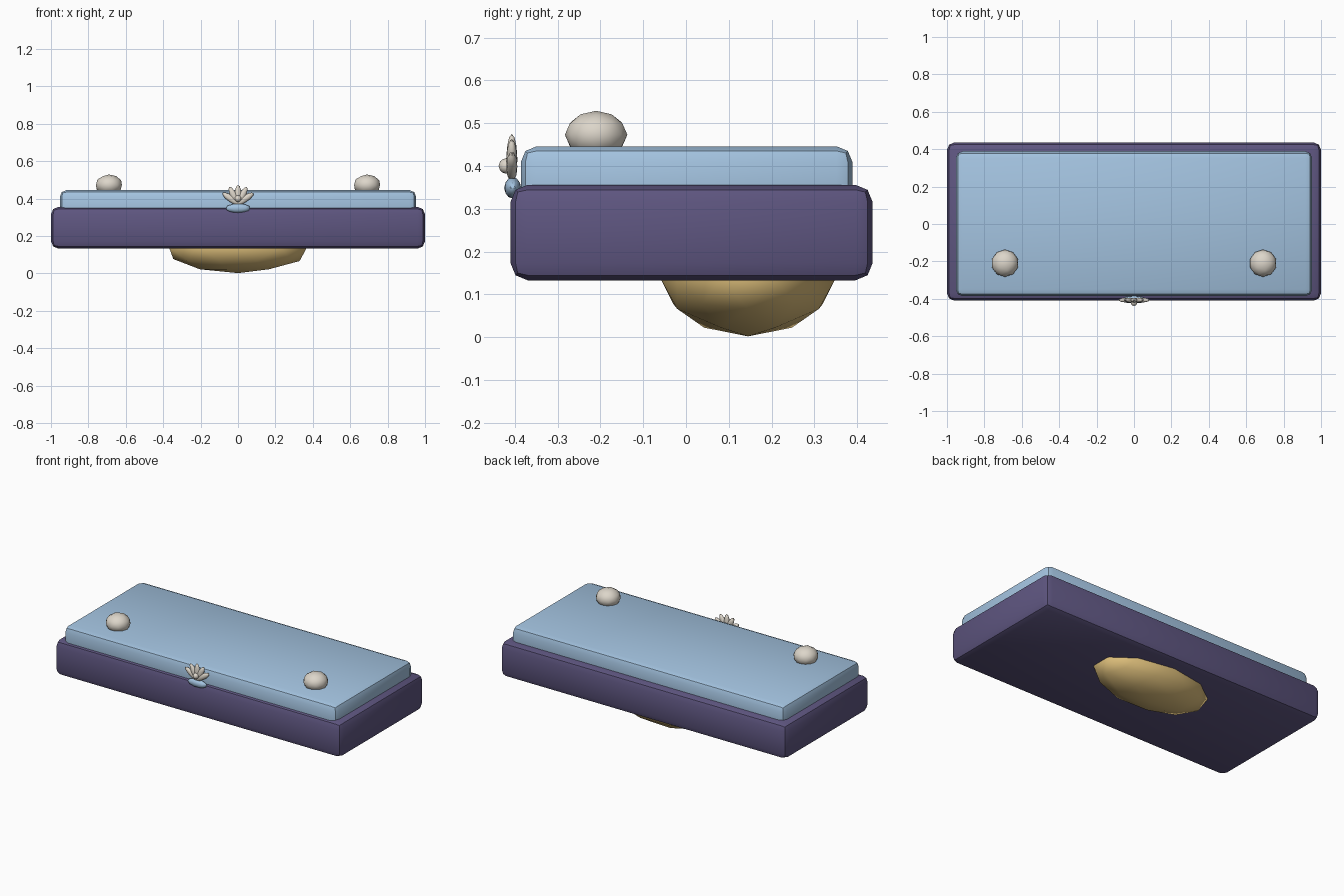
import bpy
import math
from mathutils import Matrix

cube = bpy.data.objects.get("Cube")
if cube:
    bpy.data.objects.remove(cube, do_unlink=True)


def material(name, r, g, b):
    mat = bpy.data.materials.new(name)
    mat.use_nodes = True
    mat.diffuse_color = (r, g, b, 1)
    mat.node_tree.nodes["Principled BSDF"].inputs["Base Color"].default_value = (r, g, b, 1)
    return mat


purple = material("deep purple", 0.112, 0.092, 0.216)
blue = material("pale blue", 0.37, 0.55, 0.75)
pearl = material("pearl white", 0.72, 0.67, 0.59)
gold = material("soft gold", 0.70, 0.50, 0.19)


def finish(obj, name, mat):
    obj.name = name
    obj.data.name = name
    obj.data.materials.append(mat)
    bpy.ops.object.shade_smooth_by_angle(angle=math.radians(40))
    return obj


def rounded_box(name, mat, low, high, bevel):
    """Box between two corners with a two-step bevel on every edge."""
    bpy.ops.mesh.primitive_cube_add(size=1)
    obj = bpy.context.object
    size = [h - l for l, h in zip(low, high)]
    obj.data.transform(Matrix.Diagonal((*size, 1)))
    obj.location = [(l + h) / 2 for l, h in zip(low, high)]
    mod = obj.modifiers.new("bevel", "BEVEL")
    mod.width = bevel
    mod.segments = 2
    bpy.ops.object.modifier_apply(modifier=mod.name)
    return finish(obj, name, mat)


def ellipsoid(name, mat, center, radii, tilt=0):
    """Low-poly ball stretched along each axis, tilted about y."""
    bpy.ops.mesh.primitive_ico_sphere_add(subdivisions=2, radius=1)
    obj = bpy.context.object
    obj.data.transform(Matrix.Diagonal((*radii, 1)))
    obj.location = center
    obj.rotation_euler.y = tilt
    return finish(obj, name, mat)


# Case body and the lid panel set into it
rounded_box("case_body", purple, (-1, -0.41, 0.133), (1, 0.436, 0.356), 0.04)
rounded_box("lid_panel", blue, (-0.953, -0.386, 0.27), (0.953, 0.389, 0.446), 0.037)

# Domed underside
ellipsoid("underside_dome", gold, (0, 0.145, 0.138), (0.387, 0.205, 0.136))

# Studs on the lid
for side, x in (("left", 0.69), ("right", -0.69)):
    ellipsoid(side + "_stud", pearl, (x, -0.21, 0.473), (0.073, 0.073, 0.056))

# Shell clasp: base, fan of ribs and a small bead
ellipsoid("clasp_base", blue, (0, -0.405, 0.349), (0.067, 0.02, 0.025))
for i in range(-2, 3):
    tilt = math.radians(28 * i)
    reach = 0.044
    ellipsoid(f"shell_rib_{i + 3}", pearl,
              (reach * math.sin(tilt), -0.407, 0.374 + reach * math.cos(tilt)),
              (0.018, 0.013, 0.057), tilt)
ellipsoid("clasp_bead", pearl, (0, -0.42, 0.4), (0.018, 0.018, 0.018))
